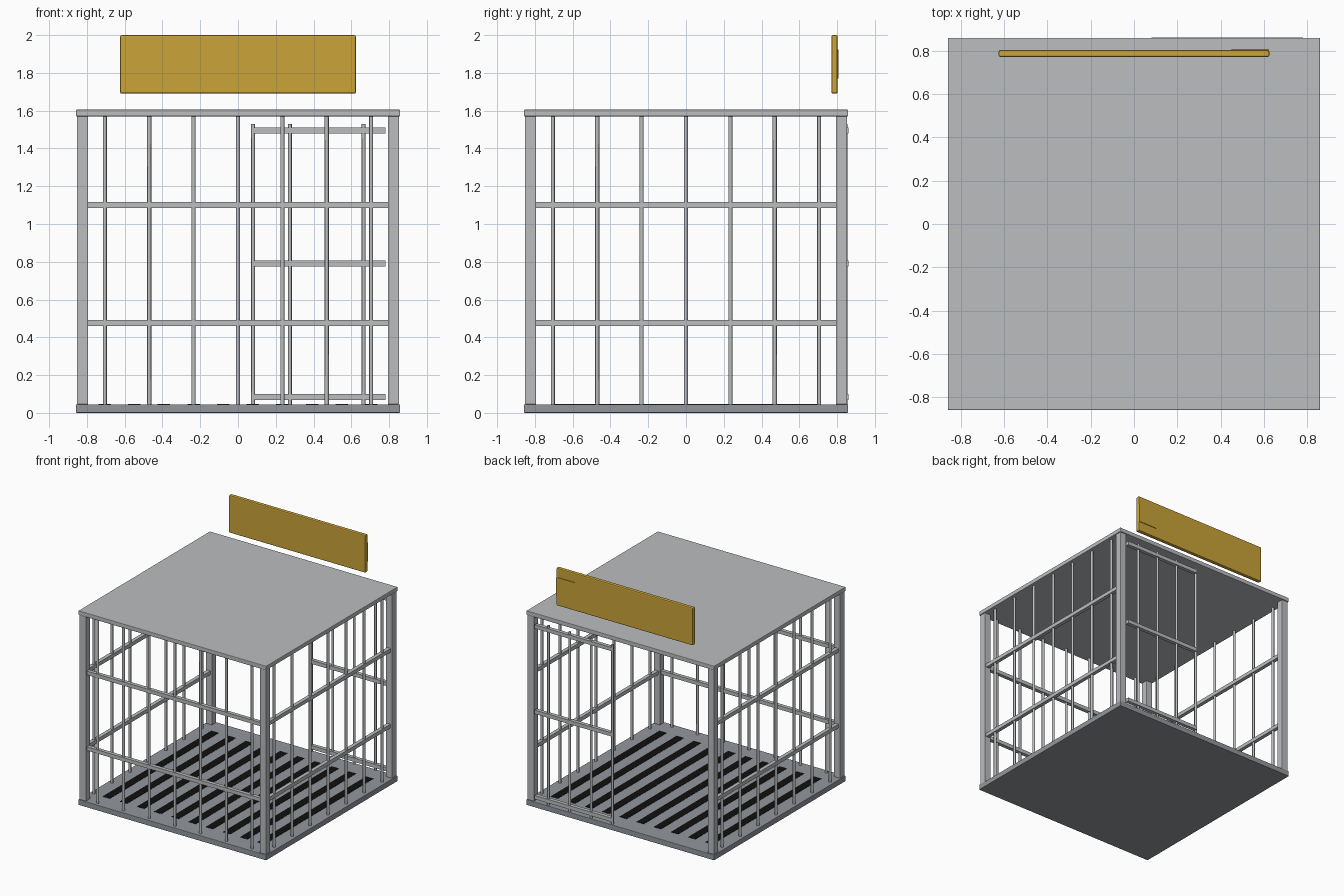
import bpy
import bmesh
from mathutils import Vector

if "Cube" in bpy.data.objects:
    bpy.data.objects.remove(bpy.data.objects["Cube"], do_unlink=True)


def material(name, rgb, rough=0.5):
    mat = bpy.data.materials.new(name)
    mat.use_nodes = True
    mat.diffuse_color = (*rgb, 1)
    node = next(n for n in mat.node_tree.nodes if n.type == 'BSDF_PRINCIPLED')
    node.inputs["Base Color"].default_value = (*rgb, 1)
    node.inputs["Roughness"].default_value = rough
    return mat


STEEL = material("light steel", (0.50, 0.51, 0.53))
FLOOR = material("floor grey", (0.29, 0.31, 0.34))
BLACK = material("slot black", (0.005, 0.005, 0.006))
GOLD = material("sign gold", (0.60, 0.37, 0.04))


def finish(bm, name, mat):
    mesh = bpy.data.meshes.new(name)
    bm.to_mesh(mesh)
    bm.free()
    mesh.materials.append(mat)
    obj = bpy.data.objects.new(name, mesh)
    bpy.context.collection.objects.link(obj)
    return obj


def box(name, low, high, mat, bevel=0.0):
    low, high = Vector(low), Vector(high)
    bm = bmesh.new()
    bmesh.ops.create_cube(bm, size=1)
    bmesh.ops.scale(bm, vec=high - low, verts=bm.verts)
    bmesh.ops.translate(bm, vec=(low + high) / 2, verts=bm.verts)
    obj = finish(bm, name, mat)
    if bevel:
        mod = obj.modifiers.new("soft edge", 'BEVEL')
        mod.width, mod.segments = bevel, 2
    return obj


def bar(name, x, y, bottom, top, radius=0.011):
    bm = bmesh.new()
    bmesh.ops.create_cone(bm, cap_ends=True, segments=8, radius1=radius,
                          radius2=radius, depth=top - bottom)
    bmesh.ops.translate(bm, vec=(x, y, (bottom + top) / 2), verts=bm.verts)
    for face in bm.faces:
        face.smooth = len(face.verts) == 4
    return finish(bm, name, STEEL)


HALF, FLOOR_TOP, ROOF_LOW, ROOF_TOP = 0.858, 0.045, 1.57, 1.605
LINE = 0.823      # centre line of the posts and walls
POST = 0.029      # half width of a post
RAIL = 0.0155     # half height of a rail

# Floor and roof slabs
box("floor", (-HALF, -HALF, 0), (HALF, HALF, FLOOR_TOP), FLOOR, 0.004)
box("roof", (-HALF, -HALF, ROOF_LOW), (HALF, HALF, ROOF_TOP), STEEL, 0.004)

# Dark drainage slots in the floor
for i in range(10):
    x = (i - 4.5) * 0.157
    box("floor_slot", (x - 0.033, -0.71, FLOOR_TOP - 0.002),
        (x + 0.033, 0.71, FLOOR_TOP + 0.002), BLACK)

# Corner posts
for sx in (-1, 1):
    for sy in (-1, 1):
        x, y = sx * LINE, sy * LINE
        box("corner_post", (x - POST, y - POST, FLOOR_TOP),
            (x + POST, y + POST, ROOF_LOW), STEEL, 0.003)

# Barred walls on the front and both sides
reach = LINE - POST
for z in (0.475, 1.10):
    box("front_rail", (-reach, -LINE - RAIL, z - RAIL),
        (reach, -LINE + RAIL, z + RAIL), STEEL)
    for side in (-LINE, LINE):
        box("side_rail", (side - RAIL, -reach, z - RAIL),
            (side + RAIL, reach, z + RAIL), STEEL)
for i in range(-3, 4):
    p = i * 0.235
    bar("front_bar", p, -LINE, FLOOR_TOP, ROOF_LOW)
    for side in (-LINE, LINE):
        bar("side_bar", side, p, FLOOR_TOP, ROOF_LOW)

# Barred door on the open back
DOOR = 0.845
for z in (0.085, 0.79, 1.495):
    box("door_rail", (0.08, DOOR - RAIL, z - RAIL),
        (0.78, DOOR + RAIL, z + RAIL), STEEL)
for i in range(4):
    bar("door_bar", 0.08 + i * 0.195, DOOR, FLOOR_TOP, 1.53, 0.01)

# Sign board above the roof, with a small raised panel on its back
box("sign_board", (-0.624, 0.77, 1.69), (0.624, 0.803, 2.0), GOLD, 0.008)
box("sign_panel", (0.45, 0.80, 1.77), (0.62, 0.808, 1.925), GOLD)
